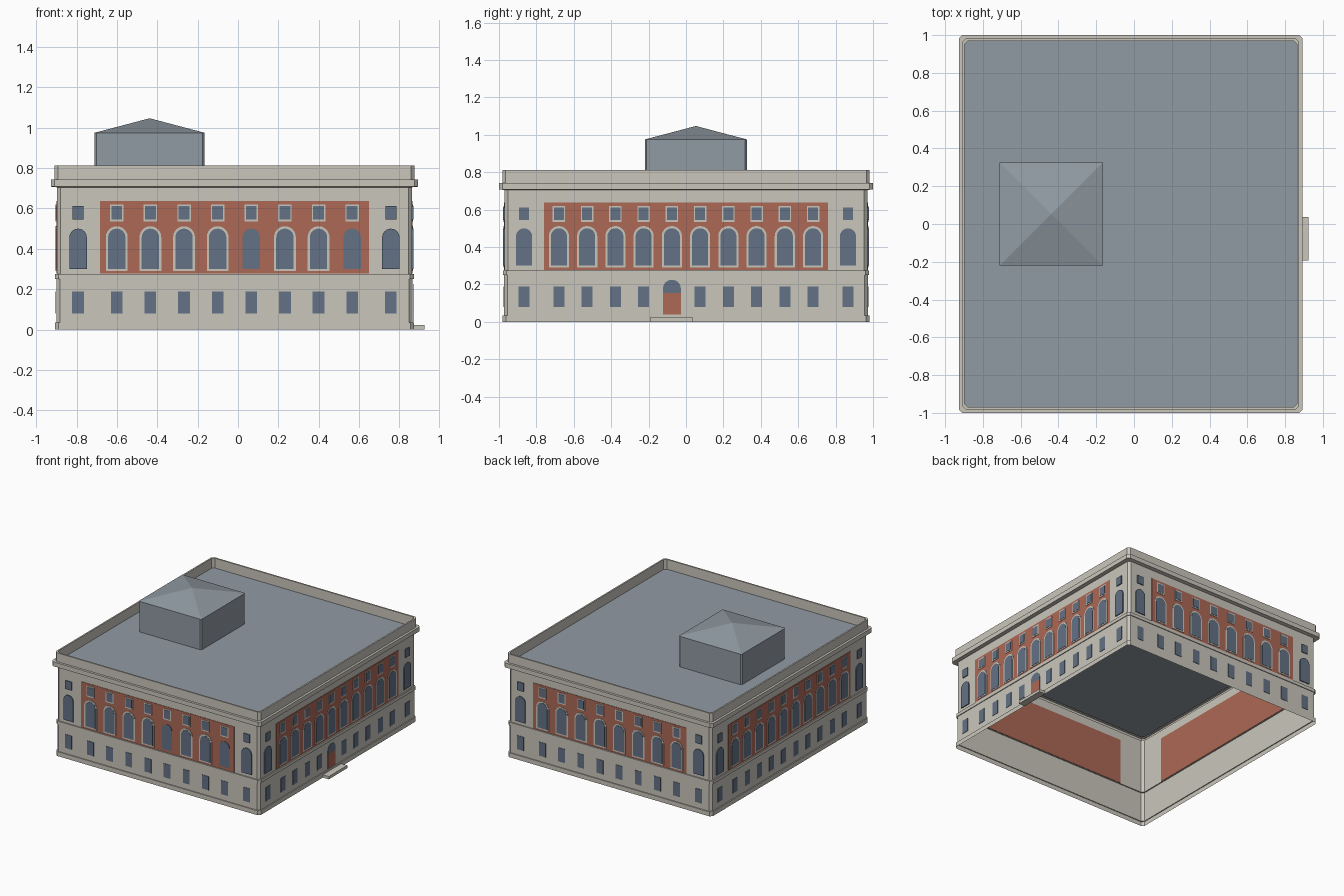
import bpy, bmesh
from math import pi, sin, cos, radians
from mathutils import Matrix, Vector

cube = bpy.data.objects.get("Cube")
if cube:
    bpy.data.objects.remove(cube, do_unlink=True)


def material(name, rgb):
    lin = [((c / 255 + 0.055) / 1.055) ** 2.4 for c in rgb] + [1]
    m = bpy.data.materials.new(name)
    m.use_nodes = True
    m.diffuse_color = lin
    m.node_tree.nodes["Principled BSDF"].inputs["Base Color"].default_value = lin
    return m


STONE = material("pale stone", (202, 198, 188))
BRICK = material("red brick", (172, 104, 86))
GLASS = material("blue glass", (99, 114, 133))
SLATE = material("grey roofing", (145, 155, 163))

CX = -0.0175            # building centre in x
HX, HY = 0.91, 1.0      # half sizes at the cornice
WALL = 0.03             # inset of the upper wall
LOW = 0.027             # inset of the lower wall


def finish(name, bm, mats):
    mesh = bpy.data.meshes.new(name)
    bm.to_mesh(mesh)
    bm.free()
    for m in mats:
        mesh.materials.append(m)
    ob = bpy.data.objects.new(name, mesh)
    bpy.context.collection.objects.link(ob)
    return ob


def loft(name, centre, hx, hy, chamfer, profile, mats):
    """Chamfered rectangle swept up an (inset, height) profile, capped on top."""
    bm = bmesh.new()
    rings = []
    for inset, z in profile:
        x, y, c = hx - inset, hy - inset, chamfer
        pts = [(x - c, -y), (x, c - y), (x, y - c), (x - c, y),
               (c - x, y), (-x, y - c), (-x, c - y), (c - x, -y)]
        rings.append([bm.verts.new((centre[0] + a, centre[1] + b, z)) for a, b in pts])
    for lo, hi in zip(rings, rings[1:]):
        for i in range(8):
            j = (i + 1) % 8
            bm.faces.new((lo[i], lo[j], hi[j], hi[i]))
    bm.faces.new(rings[-1]).material_index = len(mats) - 1
    return finish(name, bm, mats)


# Hollow shell: plinth, lower wall, belt course, upper wall, cornice, parapet, roof
loft("building_shell", (CX, 0), HX, HY, 0.018, [
    (0.02, 0), (0.02, 0.035), (LOW, 0.035), (LOW, 0.25), (0.021, 0.25),
    (0.021, 0.275), (WALL, 0.275), (WALL, 0.705), (0, 0.708), (0, 0.743),
    (0.018, 0.743), (0.018, 0.812), (WALL, 0.812), (WALL, 0.735)], [STONE, SLATE])

# Rooftop block with hipped roof
TX, TY, TH = -0.438, 0.053, 0.273
loft("rooftop_block", (TX, TY), TH, TH, 0.01, [(0, 0.735), (0, 0.975)], [SLATE])
bm = bmesh.new()
bmesh.ops.create_cone(bm, cap_ends=True, segments=4, radius1=TH * 2 ** 0.5, radius2=0, depth=0.072,
                      matrix=Matrix.Translation((TX, TY, 1.011)) @ Matrix.Rotation(pi / 4, 4, "Z"))
finish("hipped_roof", bm, [SLATE])

# Door step
bm = bmesh.new()
bmesh.ops.create_cube(bm, size=1, matrix=Matrix.Translation((0.8975, -0.0775, 0.011))
                      @ Matrix.Diagonal((0.055, 0.23, 0.022, 1)))
finish("door_step", bm, [STONE])


def rect(u, w, z0, z1):
    return [(u - w / 2, z0), (u + w / 2, z0), (u + w / 2, z1), (u - w / 2, z1)]


def arch(u, w, z0, z1):
    r = w / 2
    return [(u - r, z0), (u + r, z0)] + [
        (u + r * cos(pi * i / 12), z1 - r + r * sin(pi * i / 12)) for i in range(13)]


def plates(name, shapes, mat, angle, dist, d0, d1):
    """Thin plates on a facade; outlines are in (along, height)."""
    bm = bmesh.new()
    for shape in shapes:
        back = [bm.verts.new((u, -dist - d0, z)) for u, z in shape]
        front = [bm.verts.new((u, -dist - d1, z)) for u, z in shape]
        bm.faces.new(front)
        bm.faces.new(back[::-1])
        for i in range(len(shape)):
            j = (i + 1) % len(shape)
            bm.faces.new((back[i], back[j], front[j], front[i]))
    bm.transform(Matrix.Translation((CX, 0, 0)) @ Matrix.Rotation(radians(angle), 4, "Z"))
    finish(name, bm, [mat])


def facade(side, angle, half, count, pitch, end, panel, unframed=(), door=None):
    bays = [(i - (count - 1) / 2) * pitch for i in range(count)]
    everywhere = bays + [-end, end]
    upper, lower = half - WALL, half - LOW
    plates(side + "_brick_panel", [rect(0, 2 * panel, 0.277, 0.637)], BRICK,
           angle, upper, -0.003, 0.003)
    frames = [rect(u, 0.067, 0.535, 0.62) for u in bays]
    frames += [arch(u, 0.108, 0.29, 0.512) for i, u in enumerate(bays) if i not in unframed]
    plates(side + "_window_frames", frames, STONE, angle, upper, 0.001, 0.006)
    glass = [rect(u, 0.054, 0.545, 0.611) for u in everywhere]
    glass += [arch(u, 0.086, 0.3, 0.5) for u in everywhere]
    plates(side + "_upper_windows", glass, GLASS, angle, upper, 0.001, 0.008)
    ground = [rect(u, 0.058, 0.08, 0.188) for u in everywhere
              if door is None or u != bays[door]]
    if door is not None:
        u = bays[door]
        ground.append(arch(u, 0.096, 0.155, 0.225))
        plates(side + "_door", [rect(u, 0.096, 0.038, 0.155)], BRICK, angle, lower, 0.001, 0.004)
    plates(side + "_ground_windows", ground, GLASS, angle, lower, 0.001, 0.004)


facade("front", 0, HY, 8, 0.1667, 0.775, 0.666, unframed=(4, 7))
facade("back", 180, HY, 8, 0.1667, 0.775, 0.666)
facade("entrance_side", 90, HX, 10, 0.151, 0.866, 0.76, door=4)
facade("far_side", 270, HX, 10, 0.151, 0.866, 0.76)
